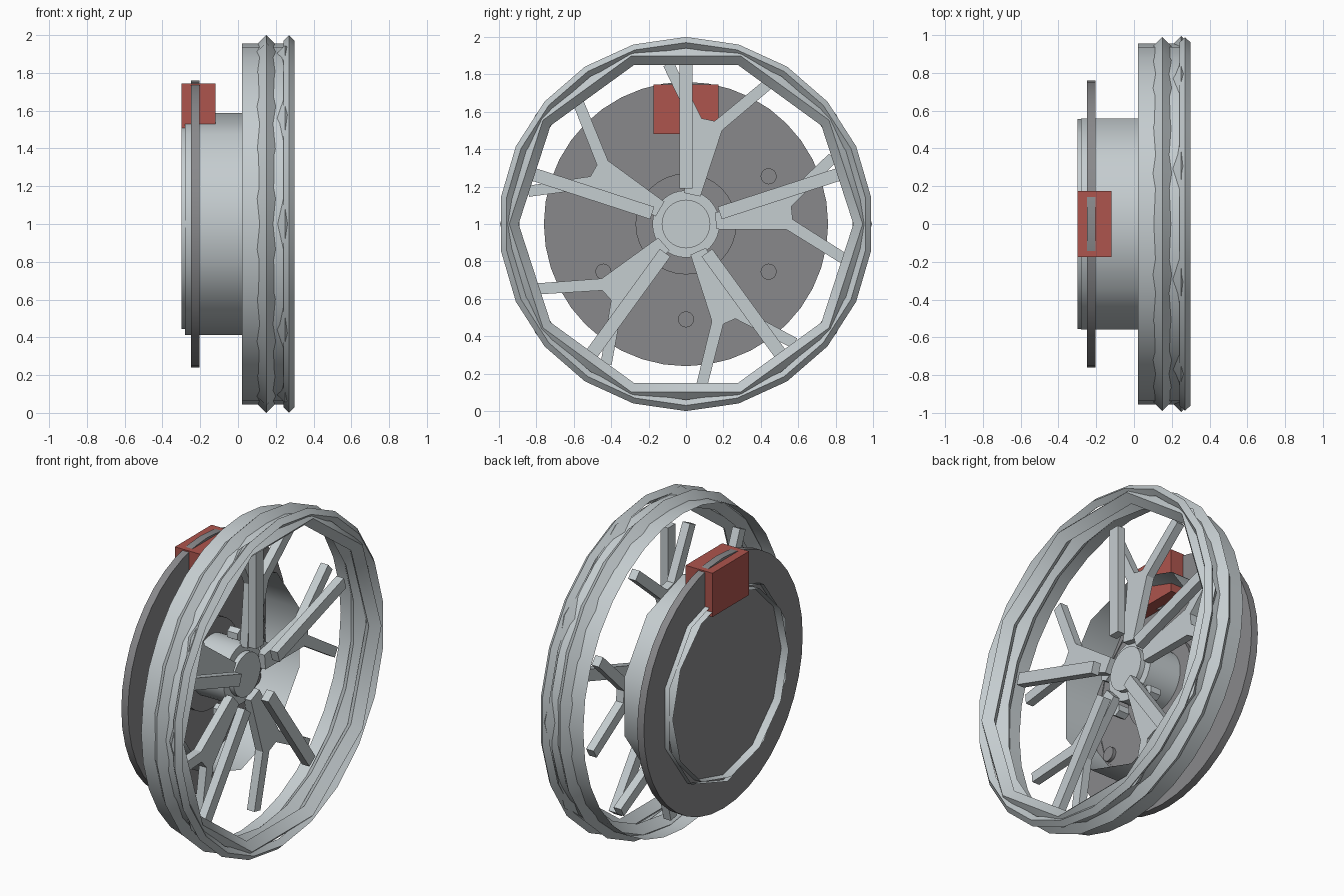
import bpy, bmesh, math
from mathutils import Matrix, Vector

old = bpy.data.objects.get("Cube")
if old:
    bpy.data.objects.remove(old, do_unlink=True)

TOP = math.pi / 2
CENTRE = Vector((0, 0, 1))


def material(name, rgb):
    m = bpy.data.materials.new(name)
    m.use_nodes = True
    m.diffuse_color = (*rgb, 1)
    m.node_tree.nodes["Principled BSDF"].inputs["Base Color"].default_value = (*rgb, 1)
    return m


METAL = material("light metal", (0.56, 0.61, 0.63))
DARK = material("dark steel", (0.25, 0.25, 0.26))
RED = material("red paint", (0.42, 0.09, 0.075))


def finish(name, bm, mat, smooth=0):
    """Turn a bmesh into an object; edges above the smooth angle stay sharp."""
    bmesh.ops.recalc_face_normals(bm, faces=bm.faces)
    for f in bm.faces:
        f.smooth = smooth > 0
    for e in bm.edges:
        if len(e.link_faces) == 2:
            e.smooth = e.calc_face_angle() < math.radians(smooth)
    mesh = bpy.data.meshes.new(name)
    bm.to_mesh(mesh)
    bm.free()
    mesh.materials.append(mat)
    obj = bpy.data.objects.new(name, mesh)
    bpy.context.collection.objects.link(obj)
    return obj


def revolve(name, profile, sides, mat, closed=False, phase=TOP, smooth=30,
            centre=CENTRE, caps=False):
    """Spin (x, radius) points around an axis parallel to x."""
    bm = bmesh.new()
    rings = []
    for x, r in profile:
        ring = []
        for i in range(sides):
            a = phase + math.tau * i / sides
            ring.append(bm.verts.new(centre + Vector((x, r * math.cos(a), r * math.sin(a)))))
        rings.append(ring)
    pairs = list(zip(rings, rings[1:]))
    if closed:
        pairs.append((rings[-1], rings[0]))
    for a, b in pairs:
        for i in range(sides):
            j = (i + 1) % sides
            bm.faces.new((a[i], a[j], b[j], b[i]))
    if caps:
        bm.faces.new(rings[0])
        bm.faces.new(rings[-1])
    return finish(name, bm, mat, smooth)


def cylinder(name, x0, x1, r, sides, mat, **kw):
    return revolve(name, [(x0, r), (x1, r)], sides, mat, caps=True, **kw)


def diamond_ring(name, x, radius, tube, sides, phase):
    points = [(x, radius + tube), (x + tube, radius), (x, radius - tube), (x - tube, radius)]
    return revolve(name, points, sides, METAL, closed=True, phase=phase)


def plate(name, outline, x0, x1, angle, mat):
    """Extrude a (radial, sideways) outline along x and turn it about the axle."""
    bm = bmesh.new()
    f = bm.faces.new([bm.verts.new((x0, u, v)) for u, v in outline])
    new = bmesh.ops.extrude_face_region(bm, geom=[f])["geom"]
    verts = [g for g in new if isinstance(g, bmesh.types.BMVert)]
    bmesh.ops.translate(bm, vec=(x1 - x0, 0, 0), verts=verts)
    turn = Matrix.Translation(CENTRE) @ Matrix.Rotation(angle, 4, "X")
    bmesh.ops.transform(bm, matrix=turn, verts=bm.verts)
    return finish(name, bm, mat)


def around(radius, angle):
    return CENTRE + Vector((0, radius * math.cos(angle), radius * math.sin(angle)))


# Rim: a thin barrel with three faceted lips
revolve("rim_barrel", [(0.02, 0.955), (0.24, 0.955)], 32, METAL)
diamond_ring("rim_rear_lip", 0.15, 0.95, 0.05, 22, TOP)
diamond_ring("rim_front_lip", 0.27, 0.97, 0.03, 22, TOP)
diamond_ring("rim_inner_lip", 0.25, 0.945, 0.05, 10, 0)

# Open drum and the narrower sleeve behind it
revolve("drum", [(-0.28, 0.587), (0.02, 0.587)], 10, METAL, smooth=60)
revolve("drum_sleeve", [(-0.30, 0.555), (-0.20, 0.555)], 12, METAL, smooth=60)

# Brake disc, flange, disc bolts and caliper
cylinder("brake_disc", -0.25, -0.205, 0.76, 40, DARK)
cylinder("disc_flange", -0.21, -0.18, 0.27, 32, DARK)
for i in range(6):
    cylinder(f"disc_bolt_{i + 1}", -0.21, -0.185, 0.043, 16, DARK,
             centre=around(0.51, TOP + math.tau * i / 6))
plate("brake_caliper", [(0.48, -0.175), (0.745, -0.175), (0.745, 0.175), (0.48, 0.175)],
      -0.30, -0.12, TOP, RED)

# Hub and its cap
cylinder("hub", -0.20, 0.03, 0.18, 32, METAL)
cylinder("hub_cap", 0.03, 0.06, 0.13, 32, METAL)

# Five straight spokes, forked spokes and hub bolts
half_fork = [(0.16, 0.045), (0.53, 0.085), (0.80, 0.294), (0.835, 0.246), (0.57, 0.035)]
fork = half_fork + [(u, -v) for u, v in reversed(half_fork)]
bar = [(0.19, -0.035), (0.86, -0.035), (0.86, 0.035), (0.19, 0.035)]
for i in range(5):
    a = TOP + math.tau * i / 5
    plate(f"straight_spoke_{i + 1}", bar, 0.095, 0.145, a, METAL)
    plate(f"forked_spoke_{i + 1}", fork, 0.02, 0.07, a - math.radians(12), METAL)
    cylinder(f"hub_bolt_{i + 1}", -0.05, 0.02, 0.038, 6, METAL, centre=around(0.23, a))
